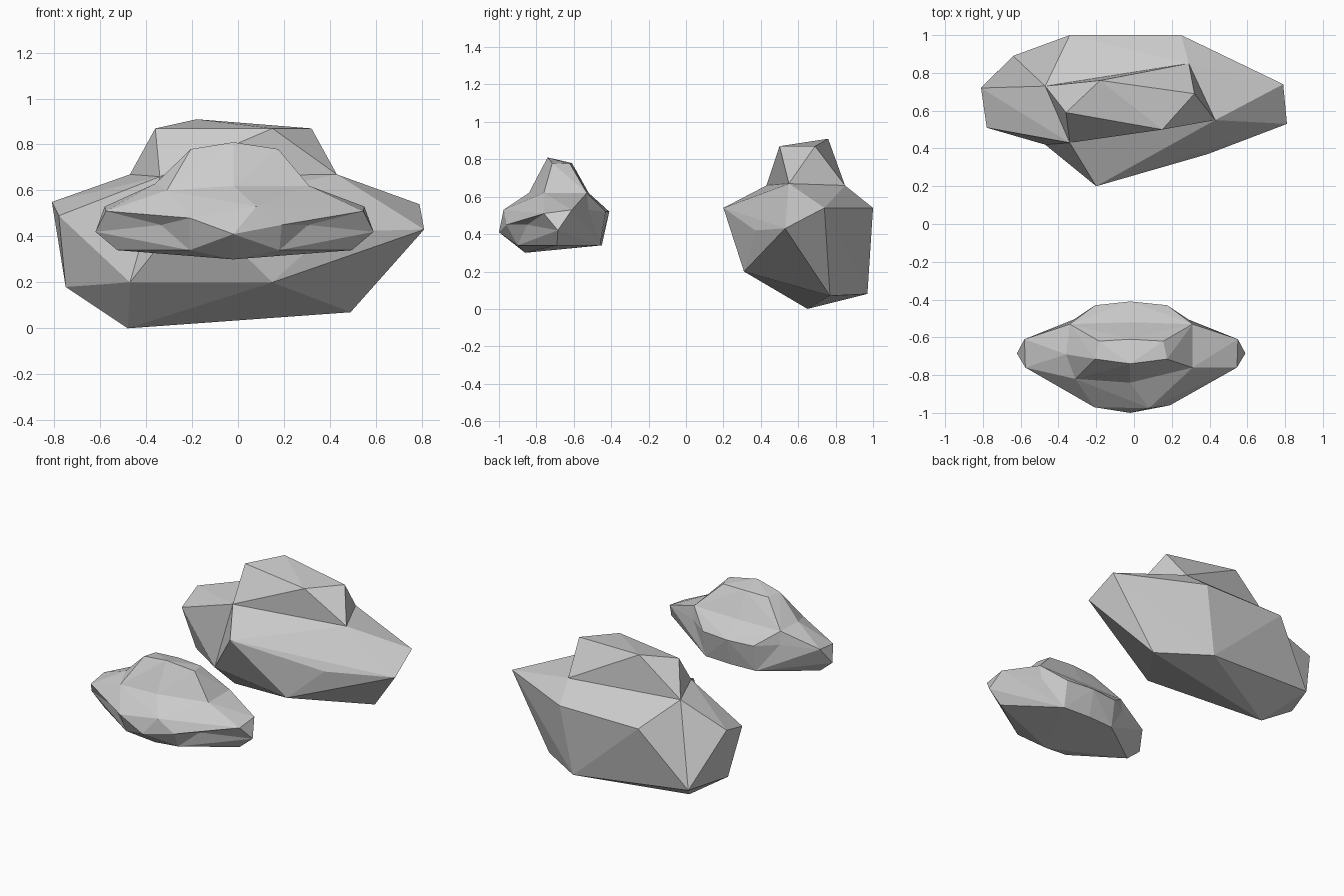
import bpy, bmesh
from mathutils import Vector
from mathutils.geometry import intersect_point_line

if "Cube" in bpy.data.objects:
    bpy.data.objects.remove(bpy.data.objects["Cube"])


def near(bm, p):
    return min(bm.verts, key=lambda v: (v.co - Vector(p)).length)


def hull(points, waist):
    """Convex hull with the cap across the waist left open."""
    bm = bmesh.new()
    for p in points + waist:
        bm.verts.new(p)
    res = bmesh.ops.convex_hull(bm, input=bm.verts[:])
    loose = [v for v in bm.verts if not v.link_faces]
    bmesh.ops.delete(bm, geom=loose, context='VERTS')
    ring = {near(bm, p) for p in waist}
    cap = [f for f in bm.faces if all(v in ring for v in f.verts)]
    bmesh.ops.delete(bm, geom=cap, context='FACES_ONLY')
    return bm


def opposite(edge):
    return [next(v for v in f.verts if v not in edge.verts) for f in edge.link_faces]


def flip(bm, a, b, c, d):
    """Turn hull edge a-b into the valley edge c-d."""
    a, b, c, d = (near(bm, p) for p in (a, b, c, d))
    e = bm.edges.get((a, b))
    if e and len(e.link_faces) == 2 and set(opposite(e)) == {c, d}:
        bm.edges.remove(e)
        bm.faces.new((a, c, d))
        bm.faces.new((b, c, d))


def dent(bm, p):
    """Split the closest edge and pull it in to point p."""
    p = Vector(p)

    def dist(e):
        a, b = (v.co for v in e.verts)
        q, t = intersect_point_line(p, a, b)
        return (a.lerp(b, min(1, max(0, t))) - p).length

    e = min((e for e in bm.edges if len(e.link_faces) == 2), key=dist)
    a, b = e.verts
    sides = opposite(e)
    bm.edges.remove(e)
    v = bm.verts.new(p)
    for s in sides:
        bm.faces.new((a, v, s))
        bm.faces.new((v, b, s))


def finish(name, body, crown):
    me = bpy.data.meshes.new(name)
    crown.to_mesh(me)
    body.from_mesh(me)
    bmesh.ops.remove_doubles(body, verts=body.verts[:], dist=0.001)
    bmesh.ops.recalc_face_normals(body, faces=body.faces[:])
    body.to_mesh(me)
    body.free()
    crown.free()
    bpy.context.collection.objects.link(bpy.data.objects.new(name, me))


def pair(x, y, z, mid=-0.015):
    return [(mid - x, y, z), (mid + x, y, z)]


# Large boulder: wide lower body and a narrower crown
apex, left_front, left_tip = (-.20, .20, .54), (-.78, .51, .49), (-.81, .72, .55)
back_left, low_back, low_front = (-.34, 1, .54), (-.64, .89, .16), (-.47, .42, .20)
waist = [(-.47, .73, .67), (-.34, .43, .66), (.43, .55, .67), (.29, .85, .66)]
body = hull([apex, left_front, left_tip, back_left, low_back, low_front,
             (.39, .37, .42), (.81, .53, .43), (.79, .74, .54), (.25, 1, .54),
             (-.75, .62, .18), (-.48, .65, 0), (.49, .77, .07),
             (.17, .97, .08), (.15, .31, .20)], waist)
flip(body, left_front, apex, waist[1], low_front)
flip(body, left_tip, back_left, waist[0], low_back)
crown = hull([(-.18, .76, .91), (-.36, .59, .87), (.15, .50, .87), (.32, .69, .87)], waist)
finish("large_boulder", body, crown)

# Small boulder: nearly symmetric, with pinched ends
waist = [(-.31, -.82, .60), (-.02, -.84, .62), (.31, -.76, .62),
         (-.02, -.52, .62), (-.36, -.69, .63)] + pair(.325, -.53, .62)
body = hull([(-.21, -.97, .48), (-.02, -1, .41), (.08, -.975, .53), (.19, -.96, .45),
             (-.02, -.41, .52), (-.02, -.86, .30), (-.02, -.45, .34)]
            + pair(.19, -.43, .52) + pair(.565, -.61, .53) + pair(.56, -.76, .51)
            + pair(.605, -.685, .42) + pair(.51, -.69, .34)
            + pair(.195, -.90, .34) + pair(.19, -.46, .34), waist)
for p in pair(.32, -.85, .45) + pair(.325, -.52, .53):
    dent(body, p)
crown = hull([(-.02, -.74, .81), (-.02, -.61, .78)]
             + pair(.19, -.715, .78) + pair(.17, -.62, .775), waist)
finish("small_boulder", body, crown)
